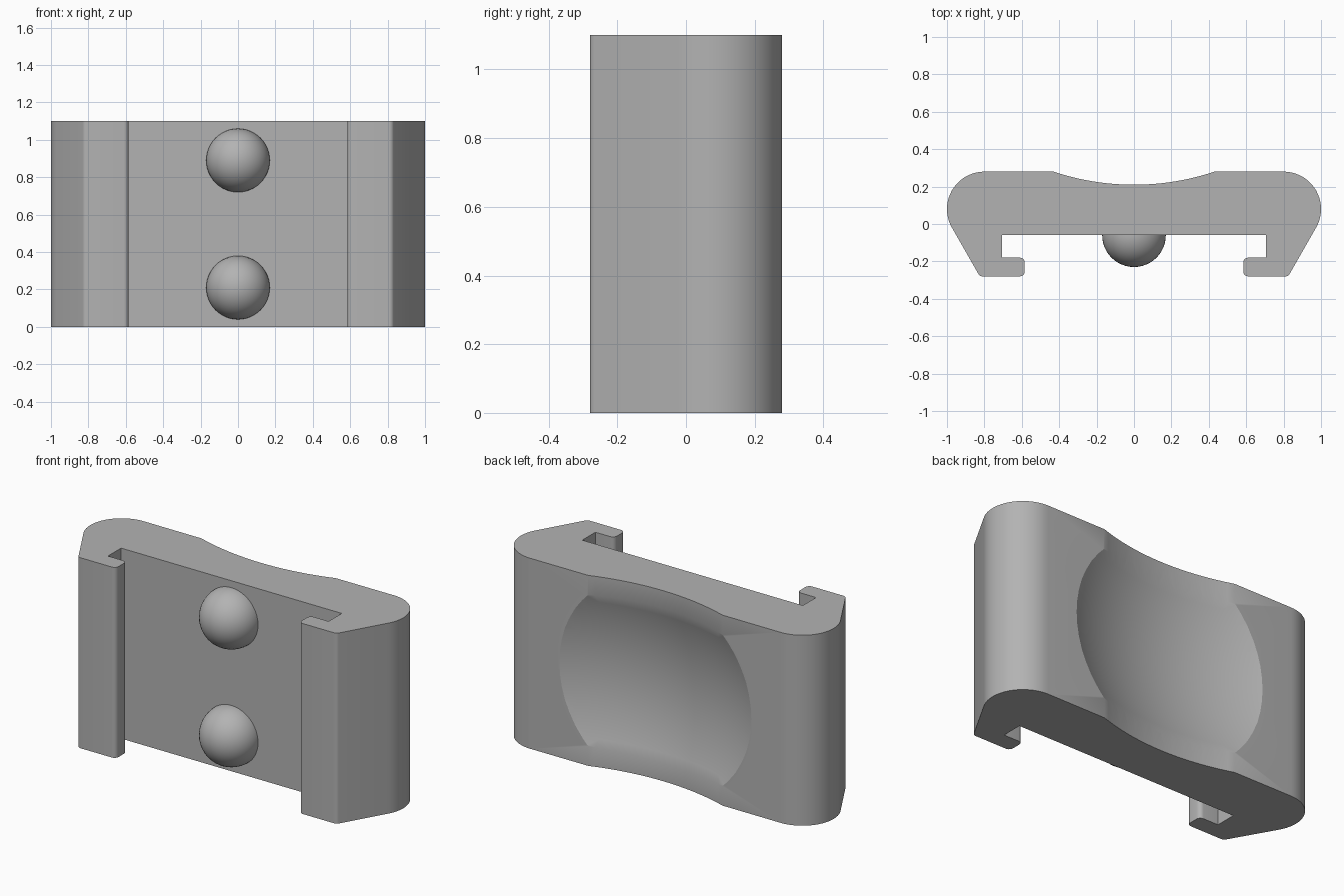
import bpy, math
from math import sin, cos, radians

if "Cube" in bpy.data.objects:
    bpy.data.objects.remove(bpy.data.objects["Cube"])

HEIGHT = 1.1
BACK = 0.28

grey = bpy.data.materials.new("plain_grey")
grey.use_nodes = True
colour = (0.45, 0.45, 0.45, 1)
grey.diffuse_color = colour
grey.node_tree.nodes["Principled BSDF"].inputs["Base Color"].default_value = colour


def arc(cx, cy, r, start, end, steps):
    """Points along a circular arc, angles in degrees."""
    angles = [radians(start + (end - start) * i / steps) for i in range(steps + 1)]
    return [(cx + r * cos(a), cy + r * sin(a)) for a in angles]


def smooth(obj, angle):
    bpy.ops.object.select_all(action='DESELECT')
    obj.select_set(True)
    bpy.context.view_layer.objects.active = obj
    bpy.ops.object.shade_smooth_by_angle(angle=radians(angle))


# Half outline of the clip, from the middle of the back round to the front recess
half = arc(0, 1.57, 1.36, -90, -71.6, 12)            # shallow finger groove
half += arc(0.80, 0.08, 0.20, 90, -31, 20)           # rounded side
half += arc(0.81, -0.255, 0.025, -31, -90, 5)        # front corner
half += arc(0.61, -0.255, 0.025, 270, 180, 5)        # hook tip
half += arc(0.61, -0.205, 0.025, 180, 90, 5)
half += [(0.705, -0.18), (0.705, -0.06)]             # slot behind the hook
outline = half + [(-x, y) for x, y in reversed(half[1:])]

# Clip body: extruded outline
n = len(outline)
verts = [(x, y, z) for z in (0, HEIGHT) for x, y in outline]
faces = [tuple(range(n)), tuple(range(2 * n - 1, n - 1, -1))]
faces += [(i, i + n, (i + 1) % n + n, (i + 1) % n) for i in range(n)]
mesh = bpy.data.meshes.new("clip_body")
mesh.from_pydata(verts, [], faces)
mesh.materials.append(grey)
body = bpy.data.objects.new("clip_body", mesh)
bpy.context.collection.objects.link(body)

# Round dish hollowed into the back
bpy.ops.mesh.primitive_uv_sphere_add(segments=128, ring_count=64, radius=1.366,
                                     location=(0, 1.5, HEIGHT / 2))
cutter = bpy.context.object
cutter.name = "dish_cutter"
cutter.hide_render = True
cutter.data.materials.append(grey)
cut = body.modifiers.new("dish", 'BOOLEAN')
cut.operation = 'DIFFERENCE'
cut.solver = 'EXACT'
cut.object = cutter
bpy.ops.object.select_all(action='DESELECT')
body.select_set(True)
bpy.context.view_layer.objects.active = body
bpy.ops.object.modifier_apply(modifier=cut.name)
bpy.data.objects.remove(cutter)
smooth(body, 19)

# Two half-sunk balls on the front
for name, z in (("lower_ball", 0.21), ("upper_ball", 0.89)):
    bpy.ops.mesh.primitive_uv_sphere_add(segments=48, ring_count=24, radius=0.17,
                                         location=(0, -0.06, z))
    ball = bpy.context.object
    ball.name = name
    ball.data.materials.append(grey)
    smooth(ball, 30)
